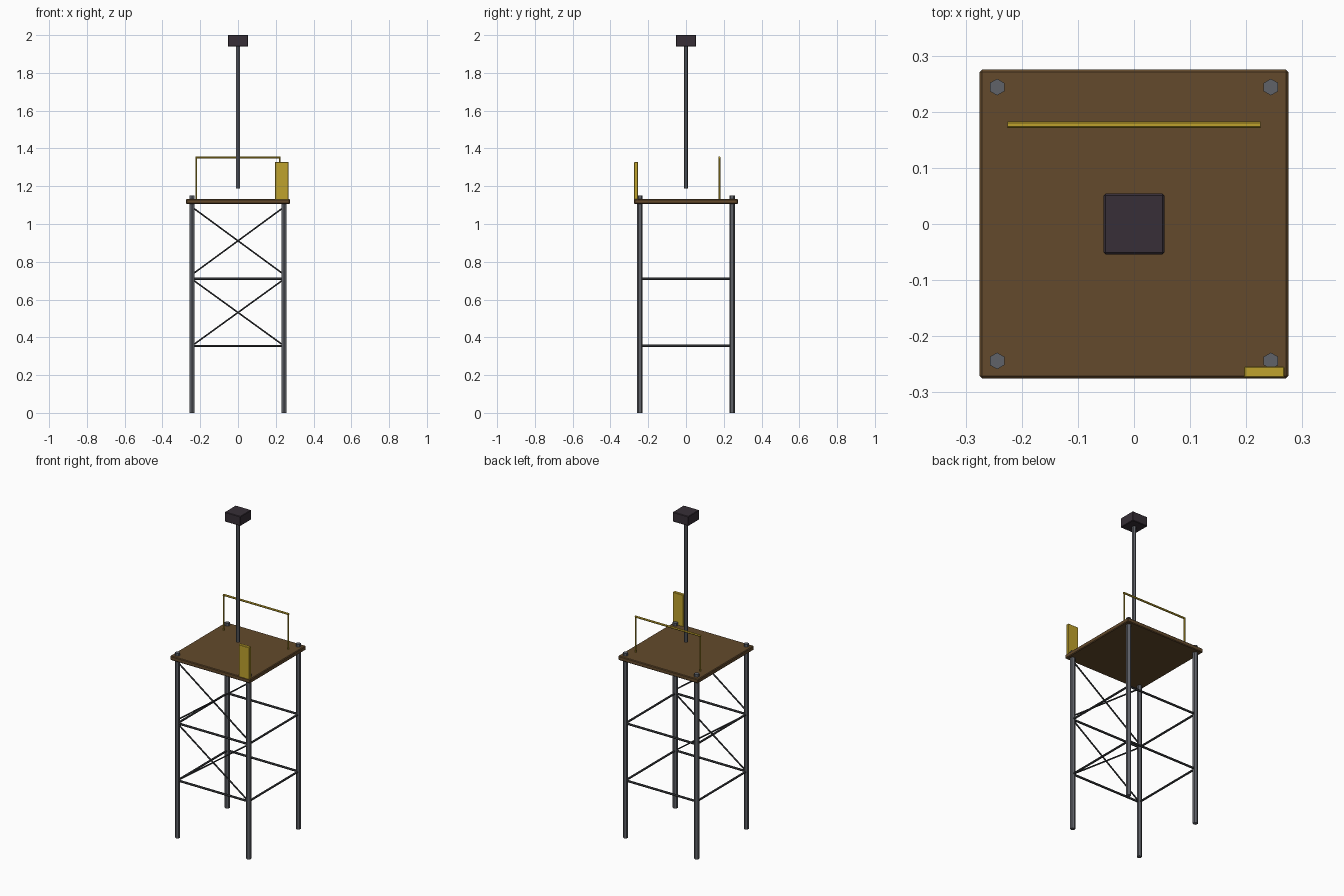
import bpy
from mathutils import Vector

if "Cube" in bpy.data.objects:
    bpy.data.objects.remove(bpy.data.objects["Cube"])


def material(name, rgb):
    m = bpy.data.materials.new(name)
    m.diffuse_color = (*rgb, 1)
    m.use_nodes = True
    m.node_tree.nodes["Principled BSDF"].inputs["Base Color"].default_value = m.diffuse_color
    return m


STEEL = material("steel grey", (0.115, 0.122, 0.14))
DARK = material("dark brace grey", (0.045, 0.048, 0.053))
WOOD = material("deck brown", (0.125, 0.068, 0.025))
YELLOW = material("safety yellow", (0.52, 0.36, 0.026))
HEAD = material("dark plum", (0.038, 0.028, 0.038))


def bevel(ob, width):
    mod = ob.modifiers.new("bevel", "BEVEL")
    mod.width = width
    mod.segments = 1
    mod.limit_method = 'ANGLE'


def box(name, lo, hi, mat, bev=0.003):
    lo, hi = Vector(lo), Vector(hi)
    bpy.ops.mesh.primitive_cube_add(size=1, location=(lo + hi) / 2)
    ob = bpy.context.object
    ob.name = name
    for v in ob.data.vertices:
        v.co = Vector(a * b for a, b in zip(v.co, hi - lo))
    ob.data.materials.append(mat)
    bevel(ob, bev)
    return ob


def rod(name, a, b, radius, mat, sides=6):
    a, b = Vector(a), Vector(b)
    d = b - a
    bpy.ops.mesh.primitive_cylinder_add(vertices=sides, radius=radius,
                                        depth=d.length, location=(a + b) / 2)
    ob = bpy.context.object
    ob.name = name
    ob.rotation_mode = 'QUATERNION'
    ob.rotation_quaternion = Vector((0, 0, 1)).rotation_difference(d)
    ob.data.materials.append(mat)
    return ob


L = 0.244      # leg offset from the centre

# legs, passing through the deck
for sx in (-1, 1):
    for sy in (-1, 1):
        rod("leg", (sx * L, sy * L, 0), (sx * L, sy * L, 1.15), 0.0148, STEEL)

# two rings of horizontal braces
for z in (0.355, 0.71):
    for s in (-1, 1):
        rod("cross_brace", (-L, s * L, z), (L, s * L, z), 0.0065, DARK)
        rod("side_brace", (s * L, -L, z), (s * L, L, z), 0.0065, DARK)

# X bracing on the front only
for z0, z1 in ((0.355, 0.708), (0.732, 1.09)):
    for s in (-1, 1):
        rod("diagonal_brace", (-s * L, -L, z0), (s * L, -L, z1), 0.0048, DARK)

# deck
box("deck", (-0.275, -0.275, 1.106), (0.275, 0.275, 1.132), WOOD, 0.004)

# mast with head box
rod("mast", (0, 0, 1.188), (0, 0, 1.95), 0.0115, STEEL)
box("mast_head", (-0.054, -0.054, 1.94), (0.054, 0.054, 2.0), HEAD)

# rear guard rail
for s in (-1, 1):
    rod("rail_post", (s * 0.221, 0.177, 1.125), (s * 0.221, 0.177, 1.354), 0.0048, YELLOW)
rod("guard_rail", (-0.225, 0.177, 1.352), (0.225, 0.177, 1.352), 0.006, YELLOW)

# upright panel at the front right corner
box("corner_panel", (0.196, -0.274, 1.128), (0.268, -0.254, 1.328), YELLOW, 0.002)
